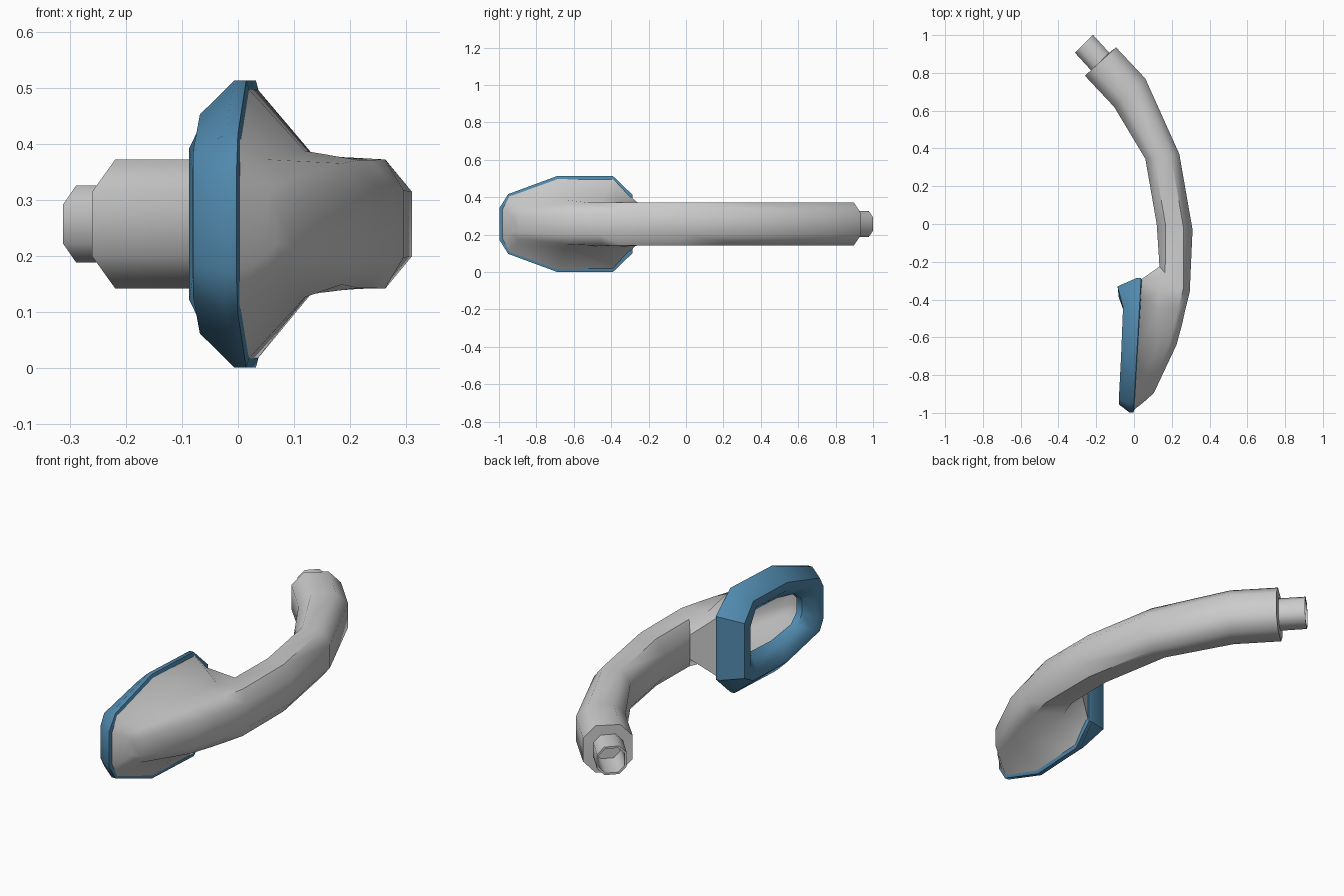
import bpy, bmesh, math
from mathutils import Vector

if "Cube" in bpy.data.objects:
    bpy.data.objects.remove(bpy.data.objects["Cube"])

ZC = 0.257  # height of the symmetry plane


def finish(name, verts, faces, angle, color=None):
    me = bpy.data.meshes.new(name)
    me.from_pydata(verts, [], faces)
    bm = bmesh.new()
    bm.from_mesh(me)
    bmesh.ops.recalc_face_normals(bm, faces=bm.faces)
    bm.to_mesh(me)
    bm.free()
    ob = bpy.data.objects.new(name, me)
    bpy.context.collection.objects.link(ob)
    bpy.ops.object.select_all(action='DESELECT')
    ob.select_set(True)
    bpy.context.view_layer.objects.active = ob
    bpy.ops.object.shade_smooth_by_angle(angle=math.radians(angle))
    if color:
        mat = bpy.data.materials.new(name + "_mat")
        mat.diffuse_color = color
        mat.use_nodes = True
        mat.node_tree.nodes["Principled BSDF"].inputs["Base Color"].default_value = mat.diffuse_color
        me.materials.append(mat)
    return ob


def mirror_loop(half):
    """Half section (x, y, half height) -> full loop mirrored about ZC."""
    return ([(x, y, ZC + h) for x, y, h in half] +
            [(x, y, ZC - h) for x, y, h in reversed(half)])


def octagon(outer, inner, h):
    o, i = Vector(outer), Vector(inner)
    return mirror_loop([(*o.lerp(i, t), h * k) for t, k in
                        ((0, .5), (.25, 1), (.75, 1), (1, .5))])


def loft(loops, skip=lambda row, col: False, closed=False):
    n = len(loops[0])
    verts = [v for l in loops for v in l]
    faces = []
    rows = len(loops)
    for r in range(rows if closed else rows - 1):
        a, b = r * n, ((r + 1) % rows) * n
        for c in range(n):
            if not skip(r, c):
                d = (c + 1) % n
                faces.append((a + c, a + d, b + d, b + c))
    return verts, faces


# Handle tube flowing into the open flared head
tip_out, tip_in = Vector((-.131, .907)), Vector((-.226, .812))
tube = [octagon(o, i, h) for o, i, h in (
    (tip_out, tip_in, .068),
    ((-.095, .935), (-.26, .785), .115),
    ((.06, .77), (-.105, .62), .115),
    ((.24, .37), (.06, .345), .115),
    ((.31, -.03), (.12, .0), .115))]
head = [mirror_loop(s) for s in (
    [(.295, -.36, .06), (.262, -.34, .115), (.165, -.26, .116), (.135, -.225, .06)],
    [(.27, -.46, .06), (.235, -.45, .114), (.135, -.36, .122), (.036, -.295, .145)],
    [(.255, -.53, .06), (.215, -.52, .114), (.13, -.45, .125), (.03, -.39, .246)],
    [(.225, -.64, .058), (.185, -.64, .108), (.12, -.65, .13), (.014, -.69, .246)],
    [(.105, -.895, .045), (.09, -.895, .08), (.05, -.915, .115), (.0, -.945, .153)],
    [(.065, -.93, .035), (.055, -.94, .055), (.03, -.96, .07), (-.003, -.985, .082)])]
loops = tube + head
first_open = len(tube) + 1
verts, faces = loft(loops, lambda r, c: r >= first_open and c == 3)
e = (len(loops) - 1) * 8
faces += [(e + k, e + k + 1, e + 6 - k, e + 7 - k) for k in range(3)]  # nose strip
finish("handle_body", verts, faces, 50)

# Hollow connector at the end of the handle
axis = Vector((-.086, .094))
mid = (tip_out + tip_in) / 2


def connector_loop(scale, along):
    return octagon(mid + (tip_out - mid) * scale + axis * along,
                   mid + (tip_in - mid) * scale + axis * along, .069 * scale)


verts, faces = loft([connector_loop(1, -.2), connector_loop(1, 1),
                     connector_loop(.86, 1), connector_loop(.86, -.2)])
faces.append(tuple(range(24, 32)))
finish("hose_connector", verts, faces, 50)

# Blue cushion ring around the mouth of the head
outline = [(-.998, .085), (-.95, .16), (-.69, .256), (-.39, .256), (-.285, .155)]
crest = [(-.955, .075), (-.925, .13), (-.69, .195), (-.44, .195), (-.33, .135)]
crest_x = [-.08, -.08, -.068, -.058, -.087]
hole = [(-.86, .035), (-.82, .08), (-.68, .108), (-.50, .108), (-.44, .06)]


def plane_x(y):
    return .035 + .057 * (y + .28)


def ring_loop(points, offset):
    return mirror_loop([(plane_x(y) + offset, y, h) for y, h in points])


inset = [(-.64 + (y + .64) * .95, h * .94) for y, h in outline]
between = [((a + c) / 2, (b + d) / 2) for (a, b), (c, d) in zip(crest, hole)]
ring = [ring_loop(inset, .008),
        ring_loop(outline, .003),
        ring_loop(outline, -.018),
        mirror_loop([(x, y, h) for x, (y, h) in zip(crest_x, crest)]),
        mirror_loop([(x + .006, y, h) for x, (y, h) in zip(crest_x, between)]),
        ring_loop(hole, -.03),
        ring_loop(hole, .0)]
verts, faces = loft(ring, closed=True)
finish("cushion_ring", verts, faces, 45, (.08, .25, .42, 1))
